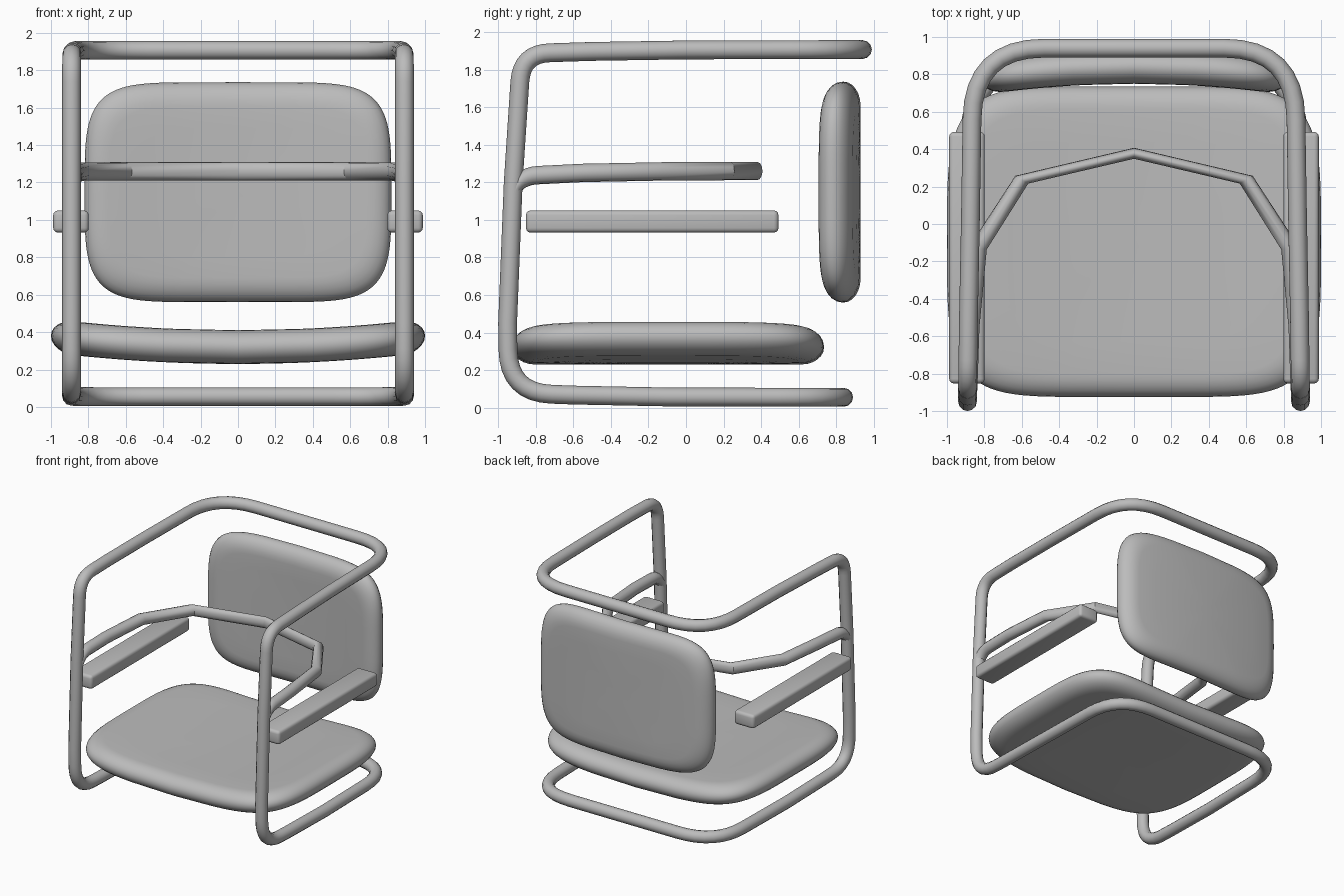
import bpy, bmesh, math
from mathutils import Vector

if "Cube" in bpy.data.objects:
    bpy.data.objects.remove(bpy.data.objects["Cube"], do_unlink=True)

grey = bpy.data.materials.new("plain_grey")
grey.use_nodes = True
colour = (0.5, 0.5, 0.5, 1)
grey.diffuse_color = colour
grey.node_tree.nodes["Principled BSDF"].inputs["Base Color"].default_value = colour


def finish(obj):
    """Apply the material and smooth shading."""
    obj.data.materials.clear()
    obj.data.materials.append(grey)
    bpy.ops.object.select_all(action='DESELECT')
    obj.select_set(True)
    bpy.context.view_layer.objects.active = obj
    if obj.type == 'CURVE':
        bpy.ops.object.convert(target='MESH')
    bpy.ops.object.shade_smooth_by_angle(angle=math.radians(35))


def mesh_object(name, bm):
    mesh = bpy.data.meshes.new(name)
    bm.to_mesh(mesh)
    bm.free()
    obj = bpy.data.objects.new(name, mesh)
    bpy.context.collection.objects.link(obj)
    return obj


def rounded(corners, closed, steps=8):
    """Round each corner (x, y, z, cut) with a quadratic curve."""
    path, n = [], len(corners)
    for i, (x, y, z, cut) in enumerate(corners):
        p = Vector((x, y, z))
        if cut == 0 or (not closed and i in (0, n - 1)):
            path.append(p)
            continue
        prev = Vector(corners[i - 1][:3])
        nxt = Vector(corners[(i + 1) % n][:3])
        a = p + (prev - p).normalized() * cut
        b = p + (nxt - p).normalized() * cut
        for k in range(steps + 1):
            t = k / steps
            path.append(a * (1 - t) ** 2 + p * 2 * t * (1 - t) + b * t * t)
    return path


def tube(name, half, radius, closed, squash=1.0):
    """Tube mirrored across x = 0; squash flattens its section along y."""
    mirrored = [(-x, y, z, c) for x, y, z, c in reversed(half) if x != 0]
    path = rounded(half + mirrored, closed)
    curve = bpy.data.curves.new(name, 'CURVE')
    curve.dimensions = '3D'
    curve.bevel_depth = radius
    curve.bevel_resolution = 4
    curve.use_fill_caps = True
    spline = curve.splines.new('POLY')
    spline.points.add(len(path) - 1)
    for point, p in zip(spline.points, path):
        point.co = (p.x, p.y / squash, p.z, 1)
    spline.use_cyclic_u = closed
    obj = bpy.data.objects.new(name, curve)
    obj.scale.y = squash
    bpy.context.collection.objects.link(obj)
    finish(obj)


def cushion(name, w, h, thick, run, bend, n=96):
    """Rounded pad with a soft edge, bowed along x."""
    half = thick / 2
    edge = [math.radians(a) for a in range(-90, 91, 15)]
    rings = [(1 - run * (1 - math.cos(a)) / w, 1 - run * (1 - math.cos(a)) / h,
              half * math.sin(a)) for a in edge]
    inner = [0.25, 0.5, 0.75]
    first, last = rings[0], rings[-1]
    rings = ([(first[0] * s, first[1] * s, -half) for s in inner] + rings +
             [(last[0] * s, last[1] * s, half) for s in reversed(inner)])

    bm = bmesh.new()
    loops = []
    for sx, sy, z in rings:
        loop = []
        for i in range(n):
            a = math.tau * i / n
            c, s = math.cos(a), math.sin(a)
            x = math.copysign(abs(c) ** (1 / 3), c) * w * sx
            y = math.copysign(abs(s) ** (1 / 2), s) * h * sy
            loop.append(bm.verts.new((x, y, z + bend * (x / w) ** 2)))
        loops.append(loop)
    for lo, hi in zip(loops, loops[1:]):
        for i in range(n):
            j = (i + 1) % n
            bm.faces.new((lo[i], lo[j], hi[j], hi[i]))
    for loop, z in ((loops[0], -half), (loops[-1], half)):
        pole = bm.verts.new((0, 0, z))
        for i in range(n):
            bm.faces.new((loop[i], loop[(i + 1) % n], pole))
    bmesh.ops.recalc_face_normals(bm, faces=bm.faces)
    obj = mesh_object(name, bm)
    finish(obj)
    return obj


# Main tubular frame: base loop, front posts and upper loop in one run
tube("tubular_frame", [
    (0.87, 0.84, 0.055, 0.36),
    (0.89, -0.1, 0.057, 0),
    (0.89, -0.6, 0.067, 0),
    (0.89, -0.945, 0.08, 0.23),
    (0.89, -0.95, 0.45, 0),
    (0.89, -0.92, 1.2, 0),
    (0.89, -0.875, 1.885, 0.15),
    (0.885, -0.5, 1.897, 0),
    (0.875, 0.0, 1.905, 0),
    (0.86, 0.94, 1.907, 0.38),
], 0.05, True)

# Angular inner rail joining the posts
tube("inner_rail", [
    (0.89, -0.925, 1.08, 0),
    (0.887, -0.91, 1.232, 0.12),
    (0.875, -0.55, 1.25, 0),
    (0.835, -0.13, 1.258, 0),
    (0.6, 0.237, 1.26, 0),
    (0, 0.378, 1.26, 0),
], 0.049, False, squash=0.6)

# Seat and backrest cushions
seat = cushion("seat", 1.0, 0.83, 0.18, 0.12, 0.06)
seat.location = (0, -0.095, 0.32)
backrest = cushion("backrest", 0.82, 0.588, 0.18, 0.13, 0.06)
backrest.rotation_euler.x = math.pi / 2
backrest.location = (0, 0.84, 1.148)

# Armrest pads
for side, name in ((1, "left_armrest"), (-1, "right_armrest")):
    bm = bmesh.new()
    bmesh.ops.create_cube(bm, size=1)
    bmesh.ops.scale(bm, vec=(0.19, 1.345, 0.118), verts=bm.verts)
    bmesh.ops.bevel(bm, geom=bm.edges[:], offset=0.025, segments=3,
                    profile=0.5, affect='EDGES')
    pad = mesh_object(name, bm)
    pad.location = (side * 0.893, -0.18, 0.991)
    finish(pad)
